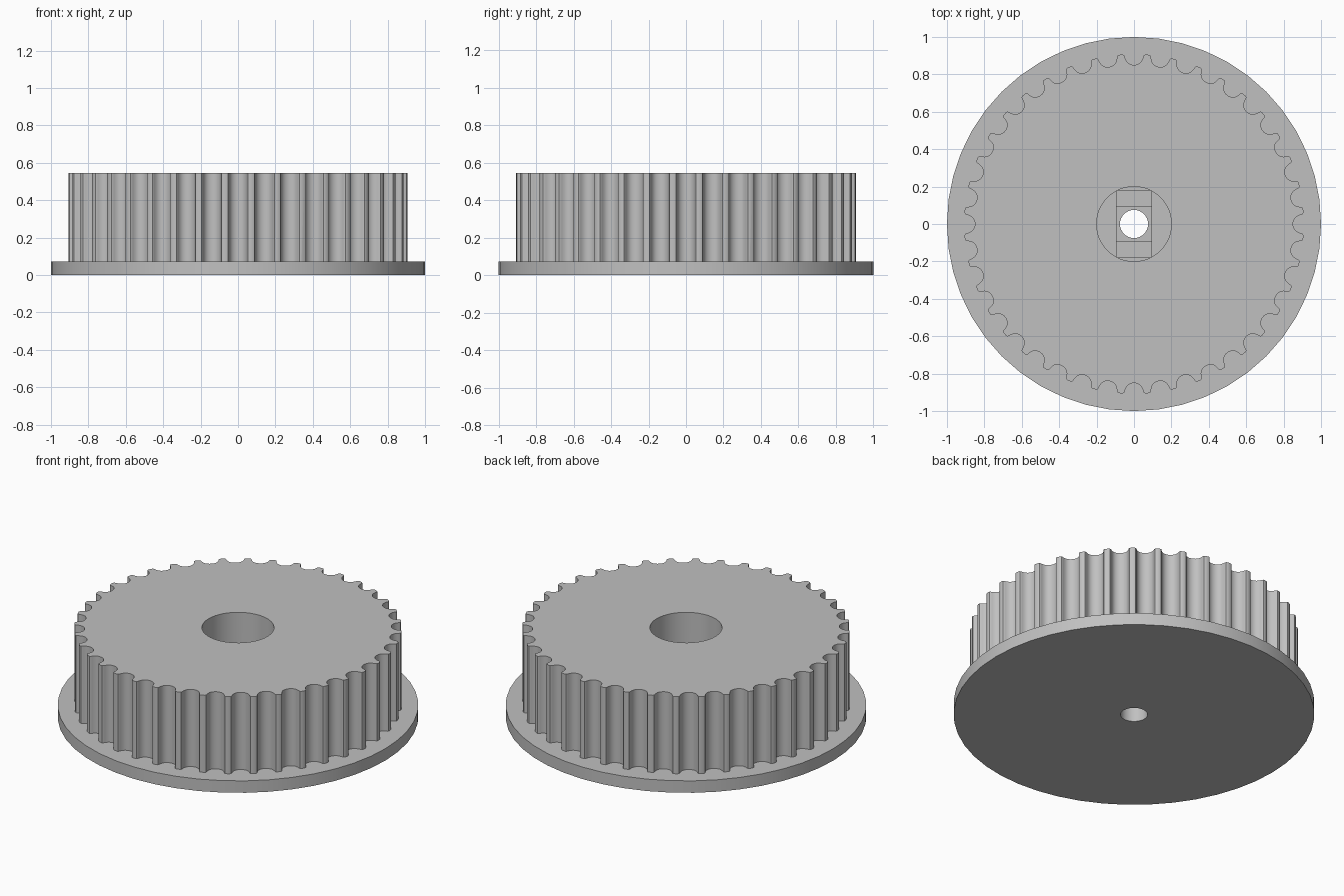
import bpy, bmesh, math
from mathutils import Matrix, Vector

if "Cube" in bpy.data.objects:
    bpy.data.objects.remove(bpy.data.objects["Cube"])

TEETH = 40
TIP_RADIUS = 0.908
FLANGE_TOP = 0.073
HEIGHT = 0.545
POCKET_FLOOR = 0.15
STEP = 0.02

grey = bpy.data.materials.new("plain grey")
grey.use_nodes = True
colour = (0.53, 0.53, 0.53, 1)
grey.diffuse_color = colour
grey.node_tree.nodes["Principled BSDF"].inputs["Base Color"].default_value = colour


def prism(name, outline, z0, z1):
    """Extrude a closed 2D outline from z0 to z1."""
    bm = bmesh.new()
    face = bm.faces.new([bm.verts.new((x, y, z0)) for x, y in outline])
    top = bmesh.ops.extrude_face_region(bm, geom=[face])["geom"]
    moved = [v for v in top if isinstance(v, bmesh.types.BMVert)]
    bmesh.ops.translate(bm, verts=moved, vec=(0, 0, z1 - z0))
    bmesh.ops.recalc_face_normals(bm, faces=bm.faces)
    mesh = bpy.data.meshes.new(name)
    bm.to_mesh(mesh)
    bm.free()
    mesh.materials.append(grey)
    obj = bpy.data.objects.new(name, mesh)
    bpy.context.collection.objects.link(obj)
    return obj


def circle(radius, sides):
    return [(radius * math.cos(math.tau * i / sides),
             radius * math.sin(math.tau * i / sides)) for i in range(sides)]


def rectangle(w, d):
    return [(-w, -d), (w, -d), (w, d), (-w, d)]


def combine(body, other, operation):
    """Apply a boolean and discard the helper."""
    mod = body.modifiers.new("combine", 'BOOLEAN')
    mod.object, mod.operation, mod.solver = other, operation, 'EXACT'
    bpy.context.view_layer.objects.active = body
    bpy.ops.object.modifier_apply(modifier=mod.name)
    bpy.data.objects.remove(other)


# Half of one round belt groove: (distance from its middle, depth)
half = [(0.0617, 0), (0.0535, 0.0027), (0.0494, 0.0095), (0.0478, 0.0174),
        (0.0452, 0.025), (0.0417, 0.0323), (0.0373, 0.0393),
        (0.0296, 0.0464), (0.0205, 0.0515), (0.0105, 0.0546)]
groove = [(-s, d) for s, d in half] + [(0, 0.0557)] + [(s, d) for s, d in reversed(half)]
rim = math.sqrt(TIP_RADIUS ** 2 - half[0][0] ** 2)

# Toothed outline
outline = []
for i in range(TEETH):
    turn = Matrix.Rotation(math.tau * i / TEETH, 2)
    outline += [tuple(turn @ Vector((rim - d, s))) for s, d in groove]

# Toothed drum joined to its flange
pulley = prism("toothed_pulley", outline, FLANGE_TOP / 2, HEIGHT)
combine(pulley, prism("flange", circle(1, 48), 0, FLANGE_TOP), 'UNION')

# Stepped bore: round pocket, slot, square, then the through hole
cutter_top = HEIGHT + 0.1
slot = [(x, y) for x, y in rectangle(0.093, 0.178)]
for name, shape, bottom in (
        ("pocket", circle(0.2, 48), POCKET_FLOOR),
        ("slot", slot, POCKET_FLOOR - STEP),
        ("square", rectangle(0.093, 0.093), POCKET_FLOOR - 2 * STEP),
        ("through_hole", circle(0.075, 32), -0.1)):
    combine(pulley, prism(name, shape, bottom, cutter_top if name == "pocket" else POCKET_FLOOR + 0.05), 'DIFFERENCE')

# Smooth round walls, crisp rims
bpy.ops.object.select_all(action='DESELECT')
pulley.select_set(True)
bpy.context.view_layer.objects.active = pulley
bpy.ops.object.shade_smooth_by_angle(angle=math.radians(30))
